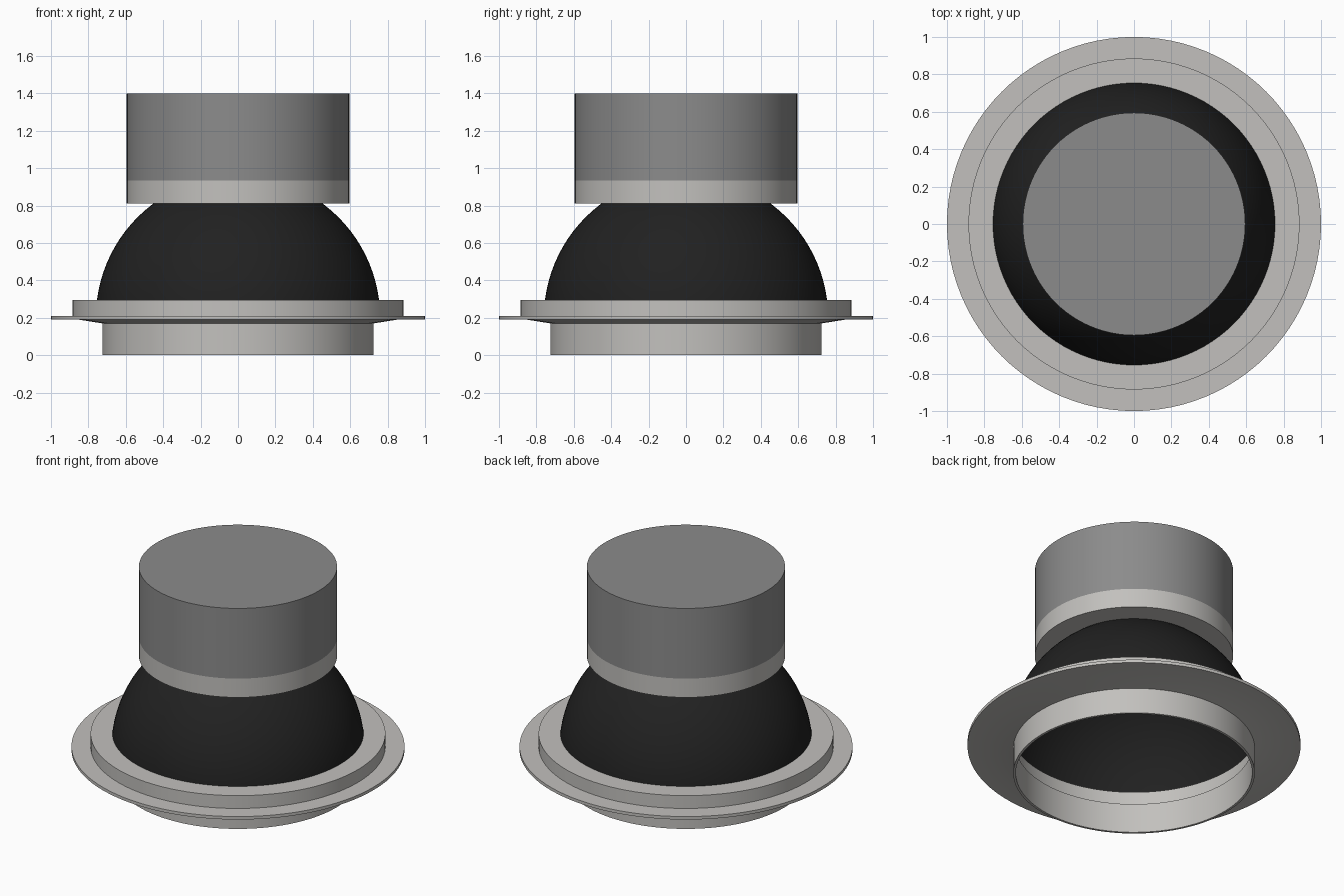
import bpy, math

cube = bpy.data.objects.get("Cube")
if cube:
    bpy.data.objects.remove(cube, do_unlink=True)

SEGMENTS = 96


def material(name, r, g, b):
    mat = bpy.data.materials.new(name)
    mat.use_nodes = True
    mat.diffuse_color = (r, g, b, 1)
    mat.node_tree.nodes["Principled BSDF"].inputs["Base Color"].default_value = (r, g, b, 1)
    return mat


def lathe(name, profile, mat, closed=False):
    """Spin a (radius, height) profile about z; zero radius makes a pole."""
    verts, rings, faces = [], [], []
    for radius, height in profile:
        count = SEGMENTS if radius > 0 else 1
        start = len(verts)
        for i in range(count):
            a = math.tau * i / SEGMENTS
            verts.append((radius * math.cos(a), radius * math.sin(a), height))
        rings.append([start + i % count for i in range(SEGMENTS)])
    pairs = list(zip(rings, rings[1:]))
    if closed:
        pairs.append((rings[-1], rings[0]))
    for low, high in pairs:
        for i in range(SEGMENTS):
            j = (i + 1) % SEGMENTS
            corners = [low[i], low[j], high[j], high[i]]
            faces.append(list(dict.fromkeys(corners)))
    mesh = bpy.data.meshes.new(name)
    mesh.from_pydata(verts, [], faces)
    mesh.materials.append(mat)
    obj = bpy.data.objects.new(name, mesh)
    bpy.context.collection.objects.link(obj)
    bpy.ops.object.select_all(action="DESELECT")
    obj.select_set(True)
    bpy.context.view_layer.objects.active = obj
    bpy.ops.object.shade_smooth_by_angle(angle=math.radians(12))
    return obj


light_grey = material("light grey metal", 0.54, 0.53, 0.51)
mid_grey = material("mid grey metal", 0.26, 0.26, 0.26)
black = material("black reflector", 0.015, 0.015, 0.015)

# Trim ring: thin collar, shallow cone below, wide flange, raised step
lathe("trim_ring", [
    (0.71, 0.005), (0.725, 0.005), (0.725, 0.175), (0.85, 0.195), (1.0, 0.195),
    (1.0, 0.215), (0.885, 0.215), (0.885, 0.30), (0.74, 0.30), (0.74, 0.20), (0.71, 0.20),
], light_grey, closed=True).location.z = -0.005

# Open hemispherical reflector
RADIUS, CENTRE, STEPS = 0.76, 0.20, 24
dome = [(RADIUS * math.cos(t), CENTRE + RADIUS * math.sin(t))
        for t in (math.pi / 2 * i / STEPS for i in range(STEPS))]
lathe("reflector_dome", dome + [(0, CENTRE + RADIUS)], black)

# Housing: light band below, grey body above
lathe("housing_band", [(0, 0.81), (0.595, 0.81), (0.595, 0.935)], light_grey)
lathe("housing_body", [(0.595, 0.935), (0.595, 1.40), (0, 1.40)], mid_grey)
